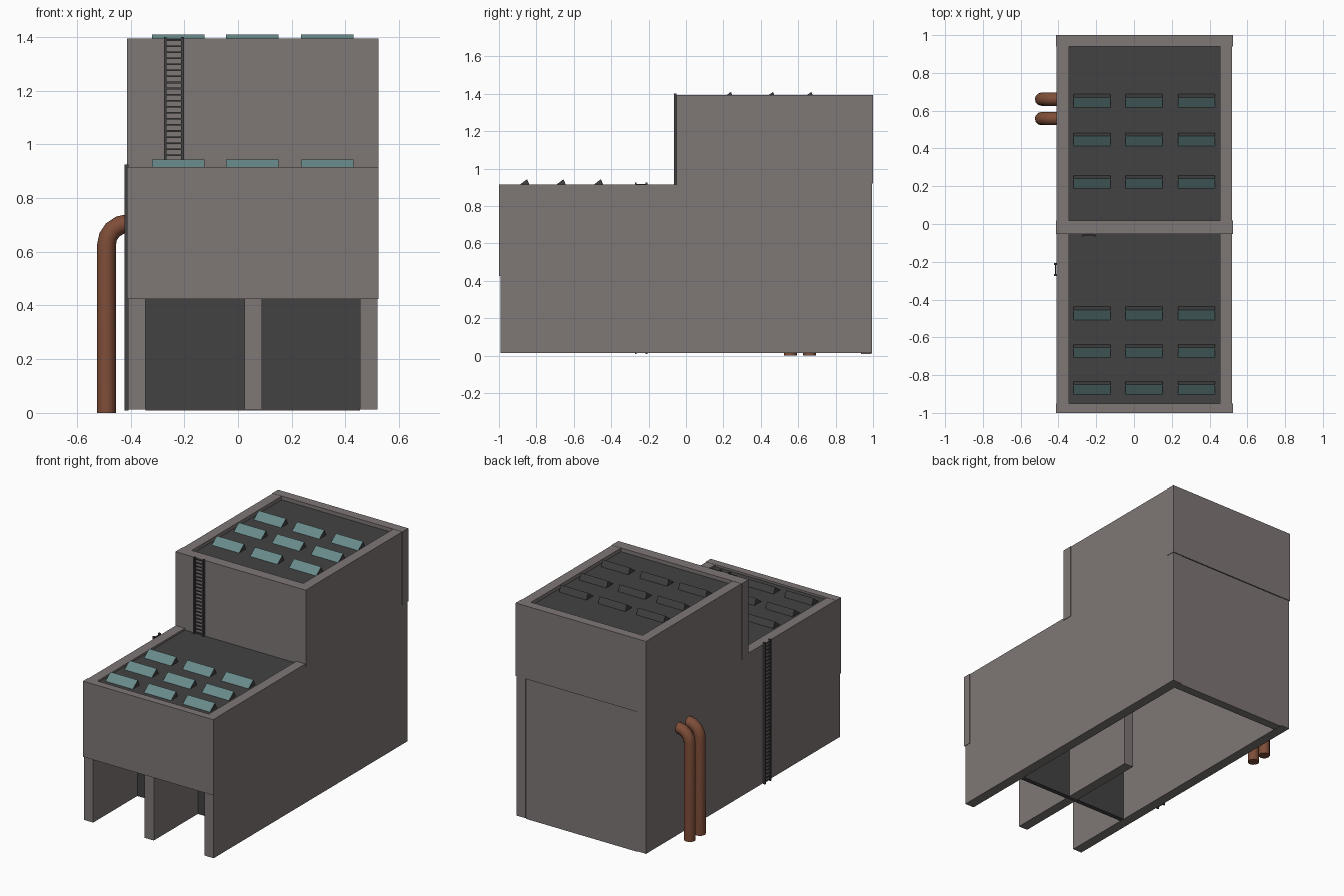
import bpy, bmesh, math

if "Cube" in bpy.data.objects:
    bpy.data.objects.remove(bpy.data.objects["Cube"])


def material(name, rgb):
    m = bpy.data.materials.new(name)
    m.diffuse_color = (*rgb, 1)
    m.use_nodes = True
    m.node_tree.nodes["Principled BSDF"].inputs["Base Color"].default_value = m.diffuse_color
    return m


WALL = material("concrete", (0.21, 0.185, 0.18))
DARK = material("dark_grey", (0.055, 0.055, 0.055))
GLASS = material("skylight_glass", (0.14, 0.25, 0.25))
PIPE = material("rusty_pipe", (0.21, 0.075, 0.04))


def add_box(bm, lo, hi):
    vs = bmesh.ops.create_cube(bm, size=1)["verts"]
    for v in vs:
        v.co = [lo[i] + (v.co[i] + 0.5) * (hi[i] - lo[i]) for i in range(3)]


def add_prism(bm, profile, x0, x1):
    """Extrude a (y, z) profile along x; returns its side faces."""
    a = [bm.verts.new((x0, y, z)) for y, z in profile]
    b = [bm.verts.new((x1, y, z)) for y, z in profile]
    bm.faces.new(a)
    bm.faces.new(b[::-1])
    n = len(a)
    return [bm.faces.new((a[i], b[i], b[(i + 1) % n], a[(i + 1) % n])) for i in range(n)]


def finish(name, bm, *mats):
    bmesh.ops.recalc_face_normals(bm, faces=bm.faces)
    me = bpy.data.meshes.new(name)
    bm.to_mesh(me)
    bm.free()
    for m in mats:
        me.materials.append(m)
    ob = bpy.data.objects.new(name, me)
    bpy.context.collection.objects.link(ob)
    return ob


def box(name, lo, hi, mat=WALL):
    bm = bmesh.new()
    add_box(bm, lo, hi)
    return finish(name, bm, mat)


XL, XR, T = -0.41, 0.52, 0.065        # outer walls and wall thickness
IL, IR = XL + T, XR - T               # inner wall faces
LOW, HIGH = 0.915, 1.393              # parapet heights
ROOF_LOW, ROOF_HIGH = 0.903, 1.37

# Stepped side walls
for side, x in (("left", XL), ("right", IR)):
    bm = bmesh.new()
    add_prism(bm, [(-0.992, 0.013), (0.995, 0.013), (0.995, HIGH),
                   (-0.045, HIGH), (-0.045, LOW), (-0.992, LOW)], x, x + T)
    finish(side + "_wall", bm, WALL)

# Cross walls
E = 0.003
box("front_header", (XL - E, -1, 0.425), (XR + E, -0.95, LOW + 0.001))
box("upper_front_wall", (XL - E, -0.052, 0.9), (XR + E, 0.018, HIGH + 0.001))
box("rear_upper_wall", (XL - E, 0.94, 0.92), (XR + E, 1, HIGH + 0.001))
box("rear_lower_wall", (IL, 0.935, 0.008), (IR, 0.992, 0.92))
box("middle_wall", (0.025, -0.992, 0.013), (0.09, 0.018, 0.9))
box("garage_back_wall", (IL, -0.54, 0.013), (IR, -0.51, 0.9), DARK)

# Roof decks
box("lower_roof", (IL, -0.95, ROOF_LOW - 0.015), (IR, -0.052, ROOF_LOW), DARK)
box("upper_roof", (IL, 0.018, ROOF_HIGH - 0.015), (IR, 0.94, ROOF_HIGH), DARK)

# Wedge skylights in 3 x 3 grids
for name, z, rows in (("lower_skylights", ROOF_LOW, (-0.905, -0.71, -0.51)),
                      ("upper_skylights", ROOF_HIGH, (0.185, 0.41, 0.615))):
    bm = bmesh.new()
    for y in rows:
        for x in (-0.222, 0.053, 0.332):
            sides = add_prism(bm, [(y, z - 0.002), (y + 0.055, z + 0.04),
                                   (y + 0.073, z - 0.002)], x - 0.098, x + 0.098)
            sides[0].material_index = 1
    finish(name, bm, DARK, GLASS)


# Ladders: built facing -y at the origin, then placed
def ladder(name, width, height, rungs, loc, turn=0):
    bm = bmesh.new()
    h = width / 2
    for x in (-h, h - 0.01):
        add_box(bm, (x, -0.013, 0), (x + 0.01, 0.002, height))
    for i in range(rungs):
        z = (i + 0.5) * height / rungs
        add_box(bm, (-h + 0.005, -0.009, z - 0.003), (h - 0.005, -0.003, z + 0.003))
    ob = finish(name, bm, DARK)
    ob.location = loc
    ob.rotation_euler.z = turn


ladder("upper_ladder", 0.074, 0.497, 22, (-0.239, -0.052, 0.903))
ladder("side_ladder", 0.068, 0.918, 40, (XL, -0.24, 0.008), -math.pi / 2)

# Bent pipes on the left wall
for i, y in enumerate((0.558, 0.661)):
    cu = bpy.data.curves.new("pipe", "CURVE")
    cu.dimensions = "3D"
    cu.bevel_depth = 0.035
    cu.bevel_resolution = 4
    cu.use_fill_caps = True
    r = 0.08
    pts = [(-0.49, 0)]
    for k in range(5):
        a = k * math.pi / 8
        pts.append((-0.49 + r * (1 - math.cos(a)), 0.625 + r * math.sin(a)))
    pts.append((-0.38, 0.625 + r))
    sp = cu.splines.new("POLY")
    sp.points.add(len(pts) - 1)
    for p, (x, z) in zip(sp.points, pts):
        p.co = (x, y, z, 1)
    cu.materials.append(PIPE)
    ob = bpy.data.objects.new(f"pipe_{i + 1}", cu)
    bpy.context.collection.objects.link(ob)
